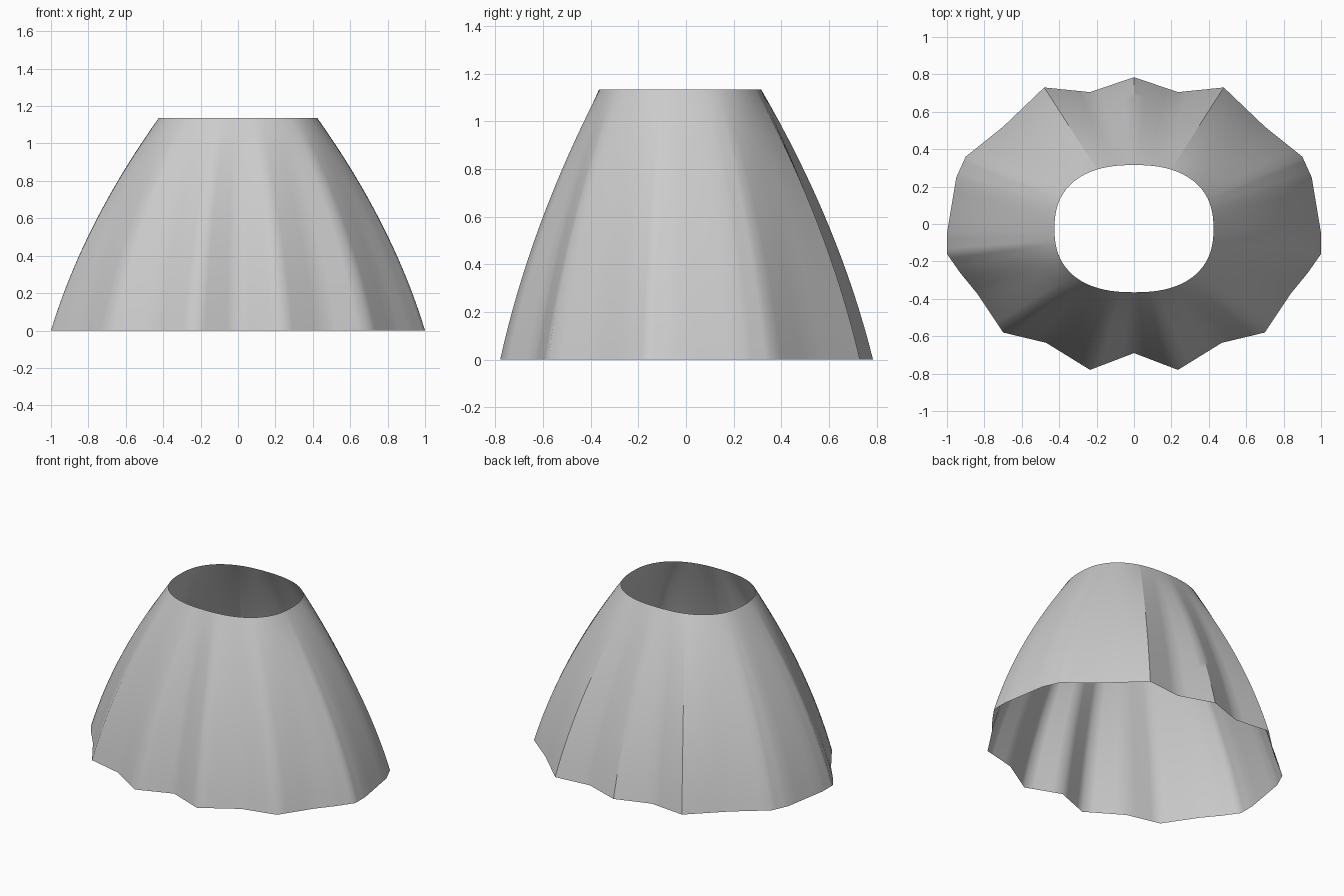
import bpy, bmesh, math

if "Cube" in bpy.data.objects:
    bpy.data.objects.remove(bpy.data.objects["Cube"], do_unlink=True)

HEIGHT = 1.135
ROWS = 16
SPLIT = 4      # columns per fold segment

# Hem outline of the left half, from centre front to centre back
half = [(0, -.69), (.235, -.78), (.47, -.635), (.70, -.58), (.84, -.37),
        (.93, -.26), (1, -.16), (1, -.05), (.95, .25), (.90, .36),
        (.70, .52), (.48, .73), (.235, .705), (0, .785)]
hem = half + [(-x, y) for x, y in reversed(half[1:-1])]
SEAM = half.index((.48, .73))
BACK = len(half) - 1
sharp_columns = {SEAM * SPLIT: ROWS, (len(hem) - SEAM) * SPLIT: ROWS, BACK * SPLIT: 5}


def waist_point(x, y):
    """Point on the rounded waist opening in the direction of a hem point."""
    dx, dy = x, y / .76
    r = (abs(dx) ** 2.4 + abs(dy) ** 2.4) ** (1 / 2.4)
    return .425 * dx / r, -.025 + .34 * dy / r


# Columns: straight hem pieces paired with the smooth waist
columns = []
for i, (x0, y0) in enumerate(hem):
    x1, y1 = hem[(i + 1) % len(hem)]
    for k in range(SPLIT):
        s = k / SPLIT
        x, y = x0 + (x1 - x0) * s, y0 + (y1 - y0) * s
        columns.append((x, y, *waist_point(x, y)))

# Loft the open shell with a bulging profile
bm = bmesh.new()
grid = []
for r in range(ROWS + 1):
    t = r / ROWS
    f = .6 * t + .4 * t * t
    grid.append([bm.verts.new((x + (u - x) * f, y + (v - y) * f, HEIGHT * t))
                 for x, y, u, v in columns])
n = len(columns)
for r in range(ROWS):
    for c in range(n):
        d = (c + 1) % n
        face = bm.faces.new((grid[r][c], grid[r][d], grid[r + 1][d], grid[r + 1][c]))
        face.smooth = True

# Creases along the back panel seams and the centre back fold
for c, top in sharp_columns.items():
    for r in range(top):
        bm.edges.get((grid[r][c], grid[r + 1][c])).smooth = False

mesh = bpy.data.meshes.new("skirt")
bm.to_mesh(mesh)
bm.free()
skirt = bpy.data.objects.new("skirt", mesh)
bpy.context.collection.objects.link(skirt)

# Plain grey cloth
cloth = bpy.data.materials.new("grey_cloth")
cloth.use_nodes = True
colour = (.6, .6, .6, 1)
cloth.diffuse_color = colour
cloth.node_tree.nodes["Principled BSDF"].inputs["Base Color"].default_value = colour
mesh.materials.append(cloth)
